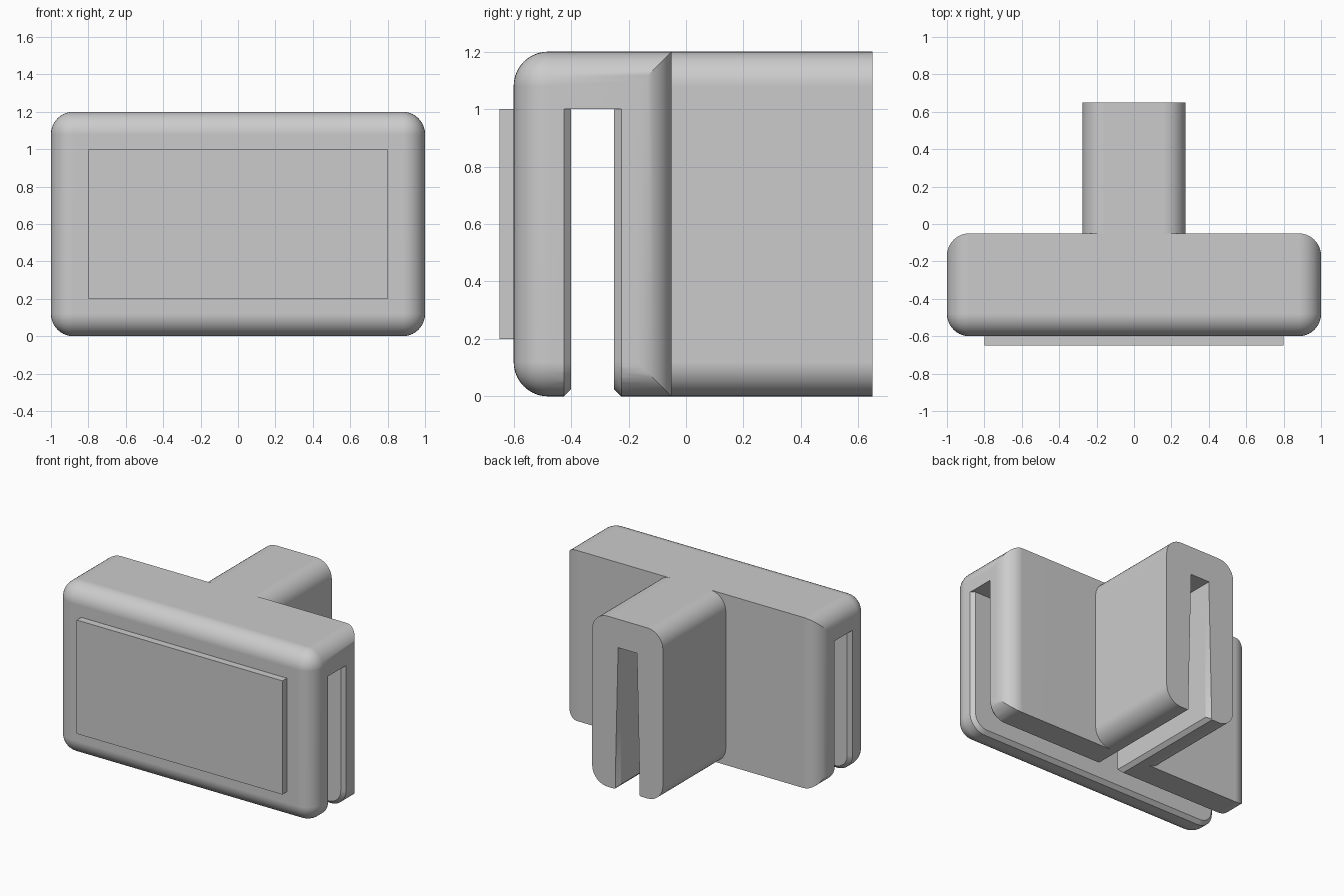
import bpy
import bmesh
import math

if "Cube" in bpy.data.objects:
    bpy.data.objects.remove(bpy.data.objects["Cube"])

RADIUS, SEGMENTS = 0.12, 10
SLOT_Y, SLOT_HALF, CHAMFER, SLOT_TOP = -0.325, 0.075, 0.025, 1.0

grey = bpy.data.materials.new("plain grey")
grey.use_nodes = True
grey.diffuse_color = (0.6, 0.6, 0.6, 1)
grey.node_tree.nodes["Principled BSDF"].inputs["Base Color"].default_value = (0.6, 0.6, 0.6, 1)


def finish(bm, name):
    bmesh.ops.recalc_face_normals(bm, faces=bm.faces[:])
    mesh = bpy.data.meshes.new(name)
    bm.to_mesh(mesh)
    bm.free()
    mesh.materials.append(grey)
    obj = bpy.data.objects.new(name, mesh)
    bpy.context.collection.objects.link(obj)
    return obj


def box(name, low, high, rounded=None):
    """Box between two corners; rounded(edge direction, edge middle) picks filleted edges."""
    bm = bmesh.new()
    bmesh.ops.create_cube(bm, size=1)
    for v in bm.verts:
        v.co = [h if c > 0 else l for c, l, h in zip(v.co, low, high)]
    if rounded:
        edges = []
        for e in bm.edges:
            a, b = (v.co for v in e.verts)
            if rounded((b - a).normalized(), (a + b) / 2):
                edges.append(e)
        bmesh.ops.bevel(bm, geom=edges, offset=RADIUS, offset_type='OFFSET',
                        segments=SEGMENTS, profile=0.5, affect='EDGES')
    return finish(bm, name)


def hull(name, points):
    bm = bmesh.new()
    for p in points:
        bm.verts.new(p)
    result = bmesh.ops.convex_hull(bm, input=bm.verts[:])
    loose = [v for v in result["geom_interior"] if isinstance(v, bmesh.types.BMVert)]
    bmesh.ops.delete(bm, geom=loose, context='VERTS')
    bmesh.ops.dissolve_limit(bm, angle_limit=0.001, verts=bm.verts[:], edges=bm.edges[:])
    return finish(bm, name)


def combine(target, tool, operation):
    mod = target.modifiers.new("combine", 'BOOLEAN')
    mod.operation, mod.solver, mod.object = operation, 'EXACT', tool
    bpy.context.view_layer.objects.active = target
    bpy.ops.object.modifier_apply(modifier=mod.name)
    bpy.data.objects.remove(tool)


def outline(y, inset):
    """Side plate outline with rounded bottom corners, open above the slot."""
    r = RADIUS - inset
    points = []
    for s in (-1, 1):
        points.append((s * (1 - inset), y, SLOT_TOP + 0.1))
        for i in range(SEGMENTS + 1):
            a = math.pi / 2 * i / SEGMENTS
            points.append((s * (1 - RADIUS + r * math.cos(a)), y, RADIUS - r * math.sin(a)))
    return points


# Cross bar: every edge is rounded except the back top and back bottom
body = box("connector_body", (-1, -0.6, 0), (1, -0.05, 1.2),
           lambda d, m: not (abs(d.x) > 0.9 and m.y > -0.3))

# Stem: rounded along its length
stem = box("stem", (-0.275, -0.3, 0), (0.275, 0.65, 1.2), lambda d, m: abs(d.y) > 0.9)
combine(body, stem, 'UNION')

# Panel slot through the cross bar, with chamfered mouth
reach = SLOT_HALF + CHAMFER
wide = reach + 0.004
slot = box("bar_slot", (-1.1, SLOT_Y - wide, -0.1), (1.1, SLOT_Y + wide, SLOT_TOP))
for side in (-1, 1):
    pad = hull("slot_pad", outline(SLOT_Y + side * SLOT_HALF, CHAMFER)
               + outline(SLOT_Y + side * (reach + 0.01), -0.01))
    combine(slot, pad, 'DIFFERENCE')
combine(body, slot, 'DIFFERENCE')

# Stem slot, its chamfered bottom and its flared end
combine(body, box("stem_slot", (-SLOT_HALF, SLOT_Y, -0.1), (SLOT_HALF, 0.7, SLOT_TOP)), 'DIFFERENCE')
low = 0.05
combine(body, hull("stem_chamfer", [
    (s * w, y, z) for s in (-1, 1) for y in (SLOT_Y, 0.7)
    for w, z in ((SLOT_HALF - 0.01, CHAMFER + 0.01), (reach + low, -low))]), 'DIFFERENCE')
combine(body, hull("stem_flare", [
    (s * w, y, z) for s in (-1, 1)
    for w, y, z in ((SLOT_HALF - 0.01, 0.6, -low), (SLOT_HALF - 0.01, 0.6, SLOT_TOP),
                    (SLOT_HALF, 0.66, SLOT_TOP), (reach, 0.66, -low))]), 'DIFFERENCE')

# Raised front plate
plate = box("front_plate", (-0.8, -0.65, 0.2), (0.8, -0.59, 1.0))

# Smooth fillets with crisp flat faces
bpy.ops.object.select_all(action='DESELECT')
body.select_set(True)
bpy.context.view_layer.objects.active = body
bpy.ops.object.shade_smooth_by_angle(angle=math.radians(30))
weighted = body.modifiers.new("even shading", 'WEIGHTED_NORMAL')
weighted.keep_sharp = True
